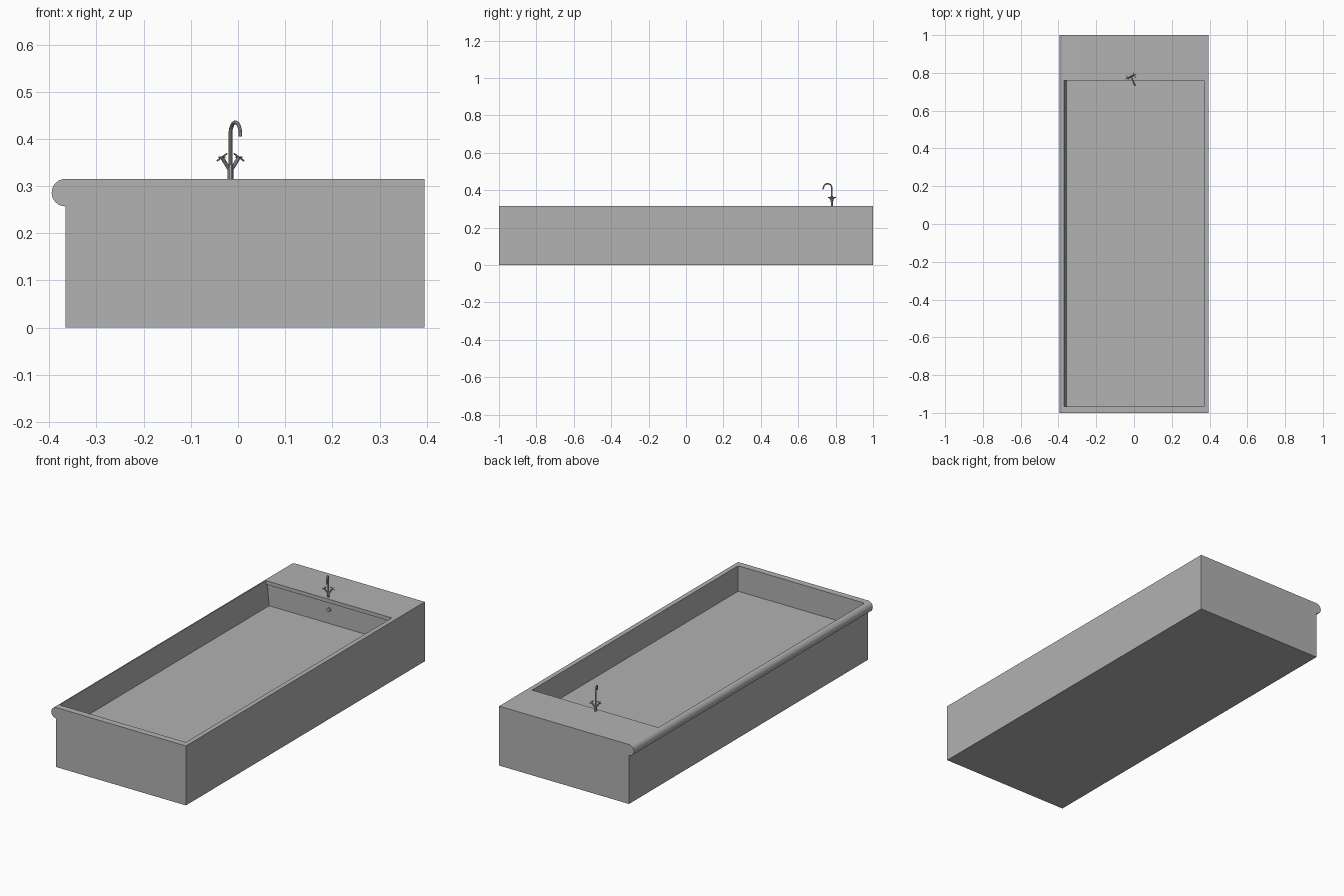
import bpy, bmesh, math
from mathutils import Vector

if "Cube" in bpy.data.objects:
    bpy.data.objects.remove(bpy.data.objects["Cube"])

grey = bpy.data.materials.new("grey")
grey.diffuse_color = (0.445, 0.445, 0.445, 1)
grey.use_nodes = True
grey.node_tree.nodes["Principled BSDF"].inputs["Base Color"].default_value = grey.diffuse_color
TOP = 0.315


def add_mesh(name, bm):
    bmesh.ops.recalc_face_normals(bm, faces=bm.faces)
    mesh = bpy.data.meshes.new(name)
    bm.to_mesh(mesh)
    bm.free()
    mesh.materials.append(grey)
    ob = bpy.data.objects.new(name, mesh)
    bpy.context.collection.objects.link(ob)
    return ob


def prism(name, points, offset):
    bm = bmesh.new()
    face = bm.faces.new([bm.verts.new(p) for p in points])
    ext = bmesh.ops.extrude_face_region(bm, geom=[face])
    bmesh.ops.translate(bm, vec=offset,
                        verts=[v for v in ext["geom"] if isinstance(v, bmesh.types.BMVert)])
    return add_mesh(name, bm)


def smooth(ob, angle=35):
    bpy.ops.object.select_all(action="DESELECT")
    ob.select_set(True)
    bpy.context.view_layer.objects.active = ob
    bpy.ops.object.shade_smooth_by_angle(angle=math.radians(angle))


def tube(name, points, radius):
    curve = bpy.data.curves.new(name, "CURVE")
    curve.dimensions = "3D"
    curve.bevel_depth = radius
    curve.bevel_resolution = 3
    curve.use_fill_caps = True
    curve.materials.append(grey)
    spline = curve.splines.new("POLY")
    spline.points.add(len(points) - 1)
    for p, co in zip(spline.points, points):
        p.co = (*co, 1)
    ob = bpy.data.objects.new(name, curve)
    bpy.context.collection.objects.link(ob)
    bpy.ops.object.select_all(action="DESELECT")
    ob.select_set(True)
    bpy.context.view_layer.objects.active = ob
    bpy.ops.object.convert(target="MESH")
    smooth(bpy.context.object)


# Tub body with a half-round rim along the left side
R = 0.029
profile = [(0.395, 1, 0), (0.395, 1, TOP)]
for i in range(17):
    a = math.pi / 2 + math.pi * i / 16
    profile.append((-0.366 + R * math.cos(a), 1, TOP - R + R * math.sin(a)))
profile.append((-0.366, 1, 0))
tub = prism("tub_body", profile, (0, -2, 0))

# Basin hollow, recessed slightly under the faucet deck
side = [(-0.965, 0.33), (-0.965, 0.18), (0.772, 0.18), (0.772, 0.295), (0.76, 0.295), (0.76, 0.33)]
cutter = prism("basin_cutter", [(0.37, y, z) for y, z in side], (-0.74, 0, 0))
for v in cutter.data.vertices:
    if v.co.x < 0:
        v.co.x = -0.358 - 0.012 * (v.co.z - 0.18) / 0.135
cutter.hide_render = True
cutter.hide_set(True)
cut = tub.modifiers.new("basin", "BOOLEAN")
cut.operation = "DIFFERENCE"
cut.solver = "EXACT"
cut.object = cutter
bpy.context.view_layer.objects.active = tub
bpy.ops.object.modifier_apply(modifier=cut.name)
smooth(tub)

# Overflow outlet on the end wall
tube("overflow_outlet", [(-0.005, 0.774, 0.255), (-0.005, 0.762, 0.255)], 0.01)

# Faucet, turned so the spout points over the basin
base = Vector((-0.016, 0.78, TOP))
fwd = Vector((0.42, -0.91, 0)).normalized()
across = Vector((0.91, 0.42, 0)).normalized()
up = Vector((0, 0, 1))

spout = [base - up * 0.003, base + up * 0.095]
r = 0.025
for i in range(1, 15):
    a = math.pi * 1.06 * i / 14
    spout.append(base + up * (0.095 + r * math.sin(a)) + fwd * (r - r * math.cos(a)))
tube("faucet_spout", spout, 0.004)
tube("faucet_base", [base - up * 0.003, base + up * 0.03], 0.006)

# Two angled valves with cross handles
for label, s in (("left", -1), ("right", 1)):
    d = (across * s * 0.55 + up * 0.83).normalized()
    n = (across * s * 0.83 - up * 0.55).normalized()
    end = base + up * 0.016 + d * 0.036
    tube(label + "_valve", [base + up * 0.016, end], 0.004)
    tube(label + "_handle_bar", [end - n * 0.014, end + n * 0.014], 0.0018)
    tube(label + "_handle_crossbar", [end - fwd * 0.014, end + fwd * 0.014], 0.0018)
